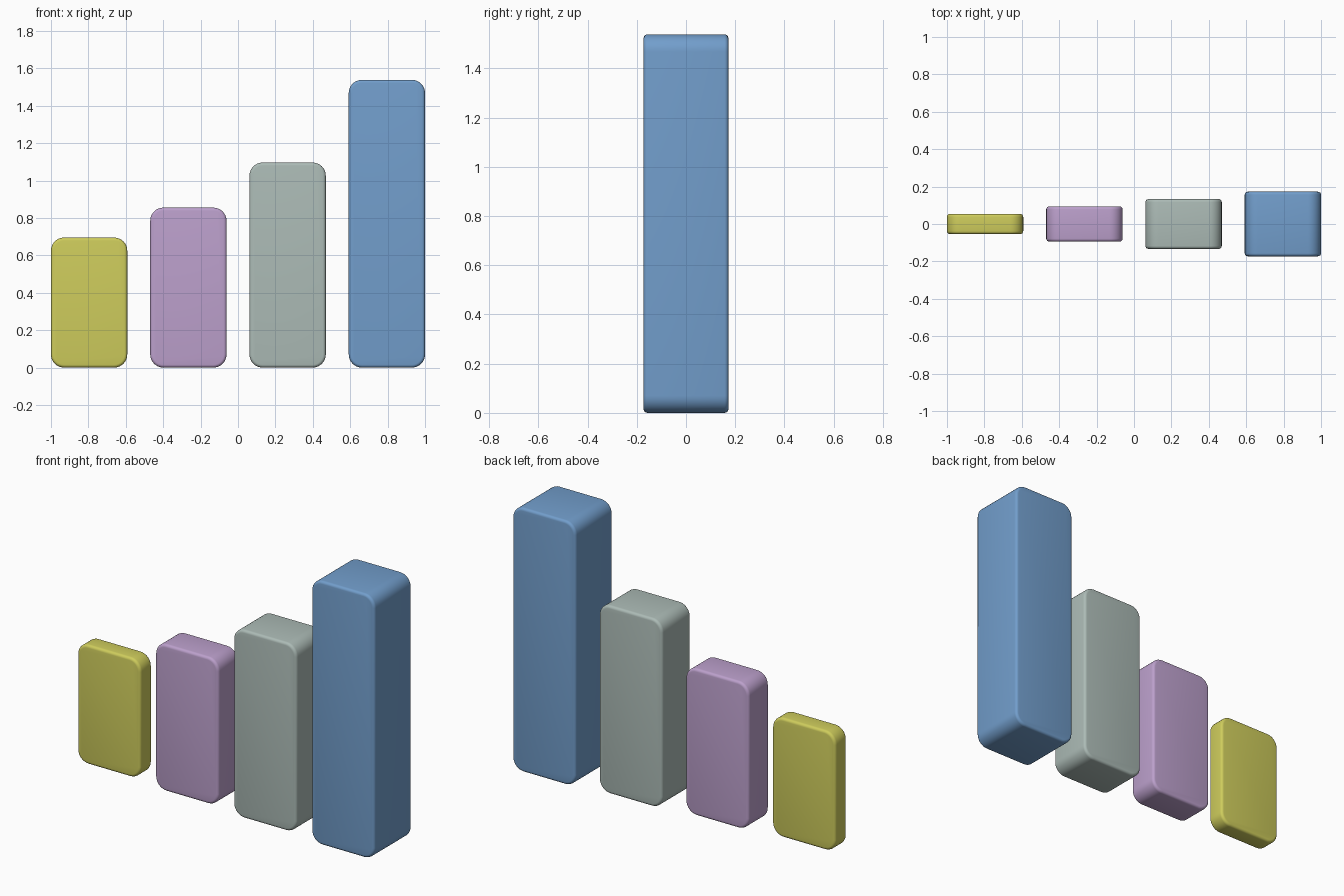
import bpy, bmesh

if "Cube" in bpy.data.objects:
    bpy.data.objects.remove(bpy.data.objects["Cube"])

WIDTH, CORNER, RIM = 0.408, 0.07, 0.016


def srgb(r, g, b):
    lin = [(c / 255 / 12.92) if c < 10 else ((c / 255 + 0.055) / 1.055) ** 2.4 for c in (r, g, b)]
    return (*lin, 1.0)


def make_bar(name, x, depth, height, color_name, color):
    bm = bmesh.new()
    bmesh.ops.create_cube(bm, size=1)
    for v in bm.verts:
        v.co.x = v.co.x * WIDTH + x
        v.co.y *= depth
        v.co.z = (v.co.z + 0.5) * height
    # large rounding of the front outline
    corners = [e for e in bm.edges if abs(e.verts[0].co.y - e.verts[1].co.y) > 1e-4]
    bmesh.ops.bevel(bm, geom=corners, offset=CORNER, segments=8, profile=0.5, affect='EDGES')
    # small rounding around the front and back rims
    rims = [e for e in bm.edges if abs(e.verts[0].co.y - e.verts[1].co.y) < 1e-4]
    bmesh.ops.bevel(bm, geom=rims, offset=RIM, segments=4, profile=0.5, affect='EDGES')
    bmesh.ops.recalc_face_normals(bm, faces=bm.faces)
    for f in bm.faces:
        f.smooth = True
    mesh = bpy.data.meshes.new(name)
    bm.to_mesh(mesh)
    bm.free()
    mat = bpy.data.materials.new(color_name)
    mat.diffuse_color = srgb(*color)
    mat.use_nodes = True
    mat.node_tree.nodes["Principled BSDF"].inputs["Base Color"].default_value = mat.diffuse_color
    mesh.materials.append(mat)
    bpy.context.collection.objects.link(bpy.data.objects.new(name, mesh))


# four bars rising in height and depth from left to right
bars = [
    ("shortest_bar", 0.108, 0.695, "yellow", (206, 204, 92)),
    ("short_bar", 0.188, 0.855, "purple", (188, 160, 204)),
    ("tall_bar", 0.266, 1.096, "grey green", (172, 187, 182)),
    ("tallest_bar", 0.345, 1.538, "blue", (114, 158, 204)),
]
for i, (name, depth, height, color_name, color) in enumerate(bars):
    make_bar(name, (i - 1.5) * (2 - WIDTH) / 3, depth, height, color_name, color)
